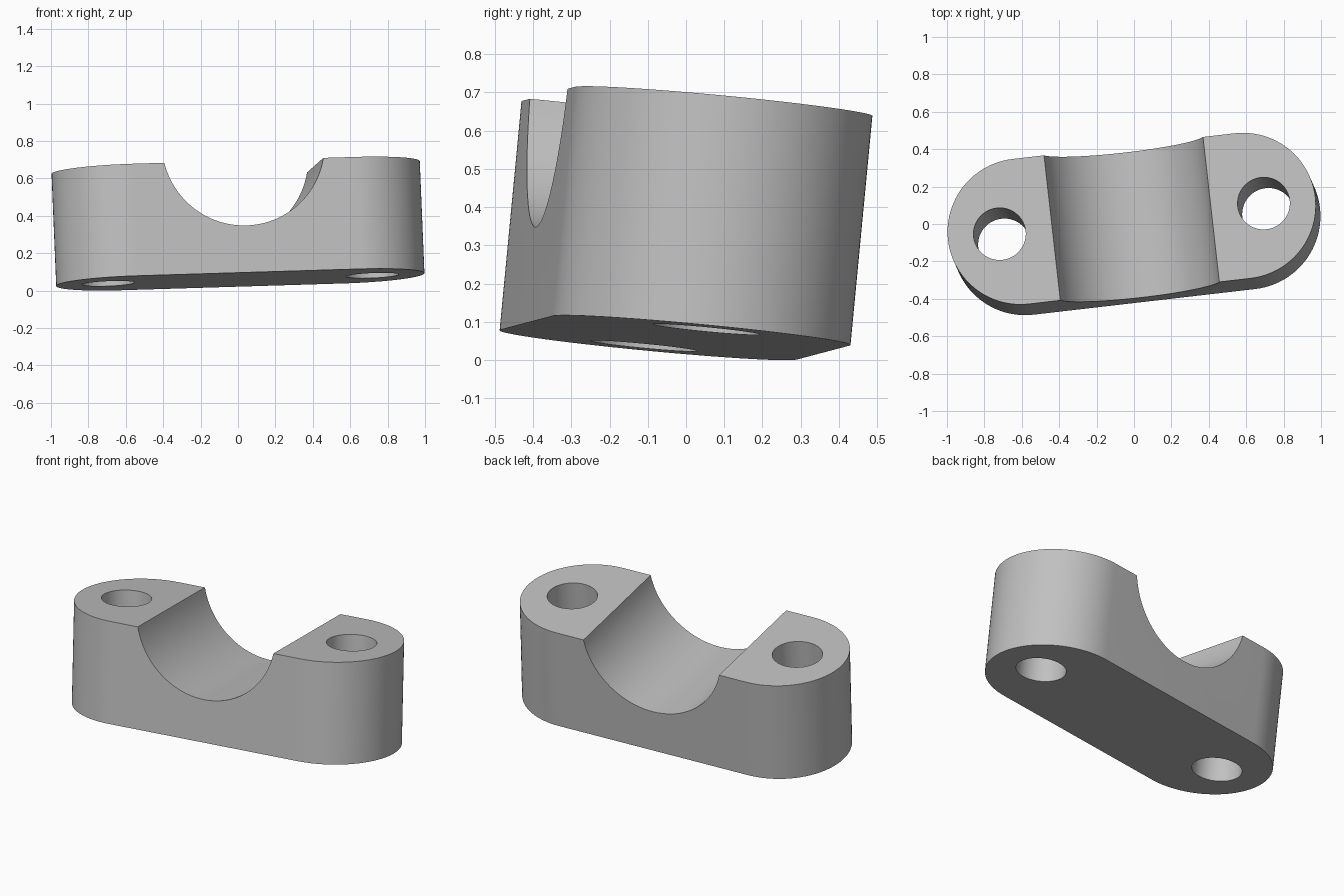
import bpy, bmesh, math
from mathutils import Matrix, Vector

cube = bpy.data.objects.get("Cube")
if cube:
    bpy.data.objects.remove(cube, do_unlink=True)

HEIGHT = 0.602
END_RADIUS = 0.392
END_OFFSET = 0.597
HOLE_RADIUS = 0.14
HOLE_OFFSET = 0.711
SADDLE_RADIUS = 0.437
SADDLE_RISE = 0.087      # saddle axis above the top face
SEGMENTS = 48

# Plain grey material
grey = bpy.data.materials.new("grey metal")
grey.use_nodes = True
color = (0.53, 0.53, 0.53, 1)
grey.diffuse_color = color
grey.node_tree.nodes["Principled BSDF"].inputs["Base Color"].default_value = color


def add_object(name, bm):
    bmesh.ops.recalc_face_normals(bm, faces=bm.faces)
    mesh = bpy.data.meshes.new(name)
    bm.to_mesh(mesh)
    bm.free()
    mesh.materials.append(grey)
    obj = bpy.data.objects.new(name, mesh)
    bpy.context.collection.objects.link(obj)
    return obj


def cylinder_cutter(name, radius, depth, matrix):
    bm = bmesh.new()
    bmesh.ops.create_cone(bm, cap_ends=True, segments=2 * SEGMENTS, radius1=radius,
                          radius2=radius, depth=depth, matrix=matrix)
    obj = add_object(name, bm)
    obj.hide_render = True
    return obj


# Block with rounded ends
bm = bmesh.new()
outline = []
for side in (1, -1):
    for i in range(SEGMENTS + 1):
        a = math.pi * (i / SEGMENTS - 0.5)
        outline.append(bm.verts.new((side * (END_OFFSET + END_RADIUS * math.cos(a)),
                                     side * END_RADIUS * math.sin(a), -HEIGHT / 2)))
base = bm.faces.new(outline)
walls = bmesh.ops.extrude_face_region(bm, geom=[base], use_keep_orig=True)
bmesh.ops.translate(bm, vec=(0, 0, HEIGHT),
                    verts=[v for v in walls["geom"] if isinstance(v, bmesh.types.BMVert)])
clamp = add_object("clamp_block", bm)

# Two bolt holes and the half-round saddle
cutters = [cylinder_cutter("bolt_hole_cutter", HOLE_RADIUS, 2 * HEIGHT,
                           Matrix.Translation((side * HOLE_OFFSET, 0, 0)))
           for side in (-1, 1)]
cutters.append(cylinder_cutter(
    "saddle_cutter", SADDLE_RADIUS, 2,
    Matrix.Translation((0, 0, HEIGHT / 2 + SADDLE_RISE)) @ Matrix.Rotation(math.pi / 2, 4, "X")))

bpy.ops.object.select_all(action="DESELECT")
bpy.context.view_layer.objects.active = clamp
clamp.select_set(True)
for cutter in cutters:
    mod = clamp.modifiers.new("cut", "BOOLEAN")
    mod.operation = "DIFFERENCE"
    mod.solver = "EXACT"
    mod.object = cutter
    bpy.ops.object.modifier_apply(modifier=mod.name)
    bpy.data.objects.remove(cutter, do_unlink=True)
bpy.ops.object.shade_smooth_by_angle(angle=math.radians(30))

# Tilt and turn the finished clamp
up = Vector((-0.0415, 0.095, 0.995)).normalized()
turn = math.radians(6.6)
along = Vector((math.cos(turn), math.sin(turn), 0))
along.z = -(along.x * up.x + along.y * up.y) / up.z
along.normalize()
across = up.cross(along)
rotation = Matrix((along, across, up)).transposed().to_4x4()
clamp.data.transform(Matrix.Translation((0, 0, 0.358)) @ rotation)
lowest = min(v.co.z for v in clamp.data.vertices)
clamp.data.transform(Matrix.Translation((0, 0, -lowest)))
